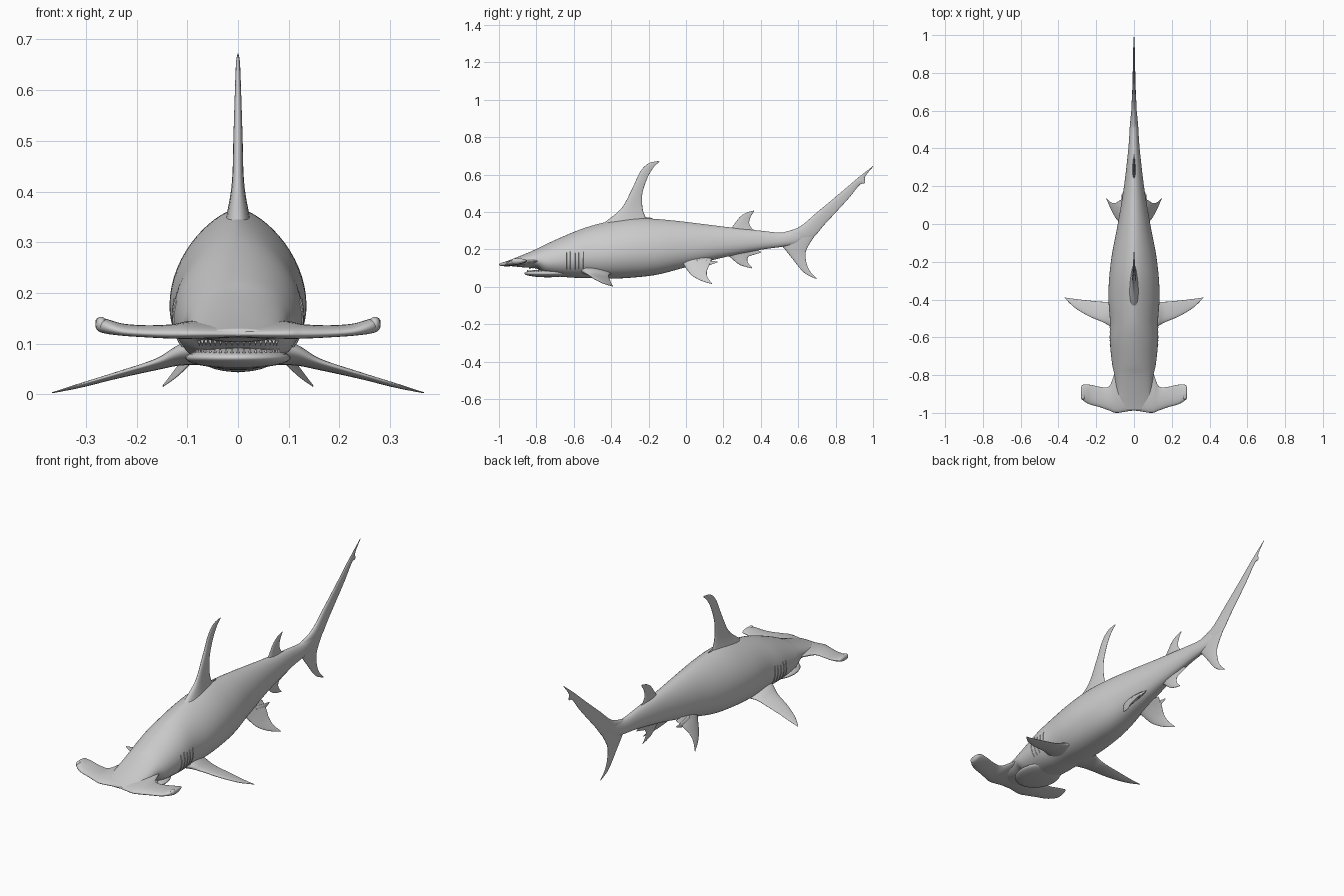
import bpy, bmesh, math
from mathutils import Vector, Matrix


def smooth(stations, n):
    """Catmull-Rom interpolation of equal-length number tuples."""
    p = [stations[0]] + list(stations) + [stations[-1]]
    out = []
    for i in range(1, len(p) - 2):
        for k in range(n):
            t = k / n
            out.append([0.5 * (2 * b + (c - a) * t + (2 * a - 5 * b + 4 * c - d) * t * t
                               + (3 * b - a - 3 * c + d) * t ** 3)
                        for a, b, c, d in zip(*p[i - 1:i + 3])])
    out.append(list(stations[-1]))
    return out


def finish(name, bm, mirror=False):
    bmesh.ops.recalc_face_normals(bm, faces=bm.faces)
    me = bpy.data.meshes.new(name)
    bm.to_mesh(me)
    bm.free()
    ob = bpy.data.objects.new(name, me)
    bpy.context.collection.objects.link(ob)
    for f in me.polygons:
        f.use_smooth = True
    if mirror:
        ob.modifiers.new("mirror", 'MIRROR')
    return ob


def loft(name, rings, mirror=False):
    bm = bmesh.new()
    vs = [[bm.verts.new(p) for p in r] for r in rings]
    n = len(rings[0])
    for a, b in zip(vs, vs[1:]):
        for i in range(n):
            j = (i + 1) % n
            bm.faces.new((a[i], a[j], b[j], b[i]))
    bm.faces.new(vs[0])
    bm.faces.new(vs[-1])
    return finish(name, bm, mirror)


def fin(name, stations, normal, mirror=False, n=6, seg=28):
    """Stations: leading xyz, trailing xyz, half thickness."""
    nor = Vector(normal).normalized()
    rings = []
    for s in smooth(stations, n):
        lead, trail, h = Vector(s[:3]), Vector(s[3:6]), max(s[6], 0.0008)
        ring = []
        for k in range(seg):
            t = 2 * math.pi * k / seg
            c = (1 - math.cos(t)) / 2
            ring.append(lead.lerp(trail, c) + nor * h * math.sin(t) * (1.25 - 0.6 * c))
        rings.append(ring)
    return loft(name, rings, mirror)


def flat_fin(name, stations):
    """Fin in the centre plane: leading yz, trailing yz, half thickness."""
    return fin(name, [(0, a, b, 0, c, d, h) for a, b, c, d, h in stations], (1, 0, 0))


# Body: y, top, bottom, half width, ridge sharpness
body = [(-0.985, .128, .114, .06, 1), (-0.93, .148, .110, .085, 1), (-0.87, .172, .104, .095, 1),
        (-0.80, .202, .098, .103, 1), (-0.74, .232, .064, .116, 1.05), (-0.62, .285, .050, .128, 1.1),
        (-0.52, .322, .047, .127, 1.2), (-0.40, .352, .044, .135, 1.4), (-0.28, .367, .050, .131, 1.4),
        (-0.15, .362, .066, .115, 1.3), (0.0, .347, .105, .086, 1.2), (0.2, .322, .157, .053, 1.1),
        (0.4, .300, .198, .030, 1), (0.52, .290, .215, .022, 1), (0.60, .312, .232, .014, 1),
        (0.66, .352, .285, .004, 1)]
rings = []
for y, top, bot, w, p in smooth(body, 6):
    mid = bot + 0.42 * (top - bot)
    ring = []
    for k in range(64):
        t = 2 * math.pi * k / 64
        c, s = math.cos(t), math.sin(t)
        x = math.copysign(abs(c) ** (p if s > 0 else 0.9), c) * w
        ring.append((x, y, mid + s * ((top - mid) if s > 0 else (mid - bot))))
    rings.append(ring)
loft("body", rings)

# Hammer-shaped head: x, lead y, lead z, trail y, trail z, half thickness
half = [(0.0, -.988, .119, -.72, .14, .014), (.09, -1.0, .119, -.77, .14, .015),
        (.13, -.988, .119, -.858, .132, .013), (.18, -.970, .120, -.862, .131, .011),
        (.225, -.958, .123, -.852, .134, .011), (.255, -.945, .130, -.850, .138, .014),
        (.274, -.928, .136, -.853, .141, .014), (.281, -.912, .138, -.868, .141, .007)]
head = [(-x, a, b, -x, c, d, h) for x, a, b, c, d, h in half[:0:-1]]
head += [(x, a, b, x, c, d, h) for x, a, b, c, d, h in [(v[0], v[1], v[2], v[3], v[4], v[5]) for v in half]]
head = [(v[0], v[1], v[2], v[3], v[4], v[5], v[6]) for v in head]
fin("hammer_head", head, (0, 0, 1))


def ball(name, centre, radii, mirror=False):
    bm = bmesh.new()
    bmesh.ops.create_uvsphere(bm, u_segments=32, v_segments=18, radius=1,
                              matrix=Matrix.Translation(centre) @ Matrix.Diagonal((*radii, 1)))
    return finish(name, bm, mirror)


# Eyes at the hammer tips and the lower jaw
ball("eye", (.270, -.915, .138), (.011, .017, .015), True)
ball("lower_jaw", (0, -.74, .072), (.104, .125, .021))

# Two rows of teeth
bm = bmesh.new()
for up in (True, False):
    for i in range(19):
        a = math.radians(-72 + 8 * i)
        reach = 0.108 if up else 0.098
        pos = Matrix.Translation((.085 * math.sin(a), -.74 - reach * math.cos(a), .086 if up else .101))
        flip = Matrix.Identity(4) if up else Matrix.Rotation(math.pi, 4, 'X')
        bmesh.ops.create_cone(bm, segments=6, radius1=.004, radius2=0, depth=.012,
                              cap_ends=True, matrix=pos @ flip)
for f in bm.faces:
    f.smooth = False
finish("teeth", bm)

# Gill slits following the body surface
cu = bpy.data.curves.new("gill_slits", 'CURVE')
cu.dimensions = '3D'
cu.bevel_depth = .0025
for i in range(5):
    gy = -.64 + .023 * i
    a, b = next((a, b) for a, b in zip(rings, rings[1:]) if b[0][1] >= gy)
    f = (gy - a[0][1]) / (b[0][1] - a[0][1])
    line = [Vector(p).lerp(Vector(q), f) for p, q in zip(a, b)]
    line = sorted((p for p in line if p.x > 0 and .088 < p.z < .19), key=lambda p: p.z)
    for side in (1, -1):
        sp = cu.splines.new('POLY')
        sp.points.add(len(line) - 1)
        for pt, p in zip(sp.points, line):
            pt.co = (p.x * side, p.y, p.z, 1)
bpy.context.collection.objects.link(bpy.data.objects.new("gill_slits", cu))

# Dorsal fins
flat_fin("dorsal_fin", [(-.47, .31, -.20, .33, .034), (-.425, .352, -.215, .368, .022),
                        (-.345, .42, -.232, .42, .012), (-.29, .52, -.233, .50, .009),
                        (-.245, .615, -.205, .585, .006), (-.20, .66, -.172, .64, .004),
                        (-.145, .673, -.142, .668, .001)])
flat_fin("dorsal_fin_rear_tip", [(-.28, .375, -.28, .345, .008), (-.23, .374, -.23, .355, .005),
                                 (-.18, .368, -.18, .364, .001)])
flat_fin("second_dorsal_fin", [(.21, .29, .37, .28, .012), (.245, .318, .355, .307, .008),
                               (.285, .37, .338, .34, .005), (.32, .395, .346, .375, .003),
                               (.362, .408, .364, .403, .001)])
flat_fin("second_dorsal_rear_tip", [(.29, .325, .29, .29, .006), (.35, .31, .35, .285, .004),
                                    (.395, .294, .395, .288, .001)])
# Anal fin
flat_fin("anal_fin", [(.21, .18, .36, .20, .012), (.24, .155, .345, .175, .008),
                      (.28, .122, .328, .15, .005), (.315, .108, .334, .125, .003),
                      (.353, .099, .354, .103, .001)])
flat_fin("anal_fin_rear_tip", [(.29, .20, .29, .15, .006), (.35, .205, .35, .168, .004),
                               (.402, .188, .402, .183, .001)])

# Tail fin lobes
flat_fin("tail_upper_lobe", [(.48, .283, .55, .215, .014), (.60, .317, .67, .258, .013),
                             (.70, .398, .745, .338, .009), (.82, .498, .865, .468, .006),
                             (.895, .562, .928, .545, .005), (.92, .583, .957, .556, .004),
                             (.94, .599, .958, .59, .003), (1.0, .646, 1.0, .642, .001)])
flat_fin("tail_lower_lobe", [(.50, .235, .72, .315, .012), (.525, .205, .67, .245, .011),
                             (.565, .155, .64, .185, .007), (.615, .092, .645, .125, .004),
                             (.65, .063, .665, .08, .003), (.697, .042, .698, .046, .001)])

# Paired pectoral and pelvic fins
fin("pectoral_fins", [(.06, -.58, .095, .06, -.39, .075, .032), (.115, -.55, .083, .115, -.41, .066, .019),
                      (.16, -.522, .064, .16, -.412, .052, .010), (.24, -.488, .040, .24, -.405, .033, .006),
                      (.315, -.442, .018, .31, -.397, .015, .004), (.367, -.392, .003, .366, -.389, .003, .001)],
    (.35, 0, 1), True)
fin("pelvic_fins", [(.04, -.03, .15, .04, .14, .15, .016), (.068, 0, .10, .075, .125, .115, .011),
                    (.095, .03, .062, .098, .112, .085, .006), (.122, .078, .034, .122, .115, .052, .003),
                    (.148, .138, .015, .148, .139, .018, .001)], (.8, 0, .6), True)
fin("pelvic_rear_tips", [(.055, .06, .15, .065, .06, .10, .008), (.06, .11, .142, .068, .11, .112, .005),
                         (.062, .168, .135, .063, .168, .13, .001)], (.8, 0, .3), True)
